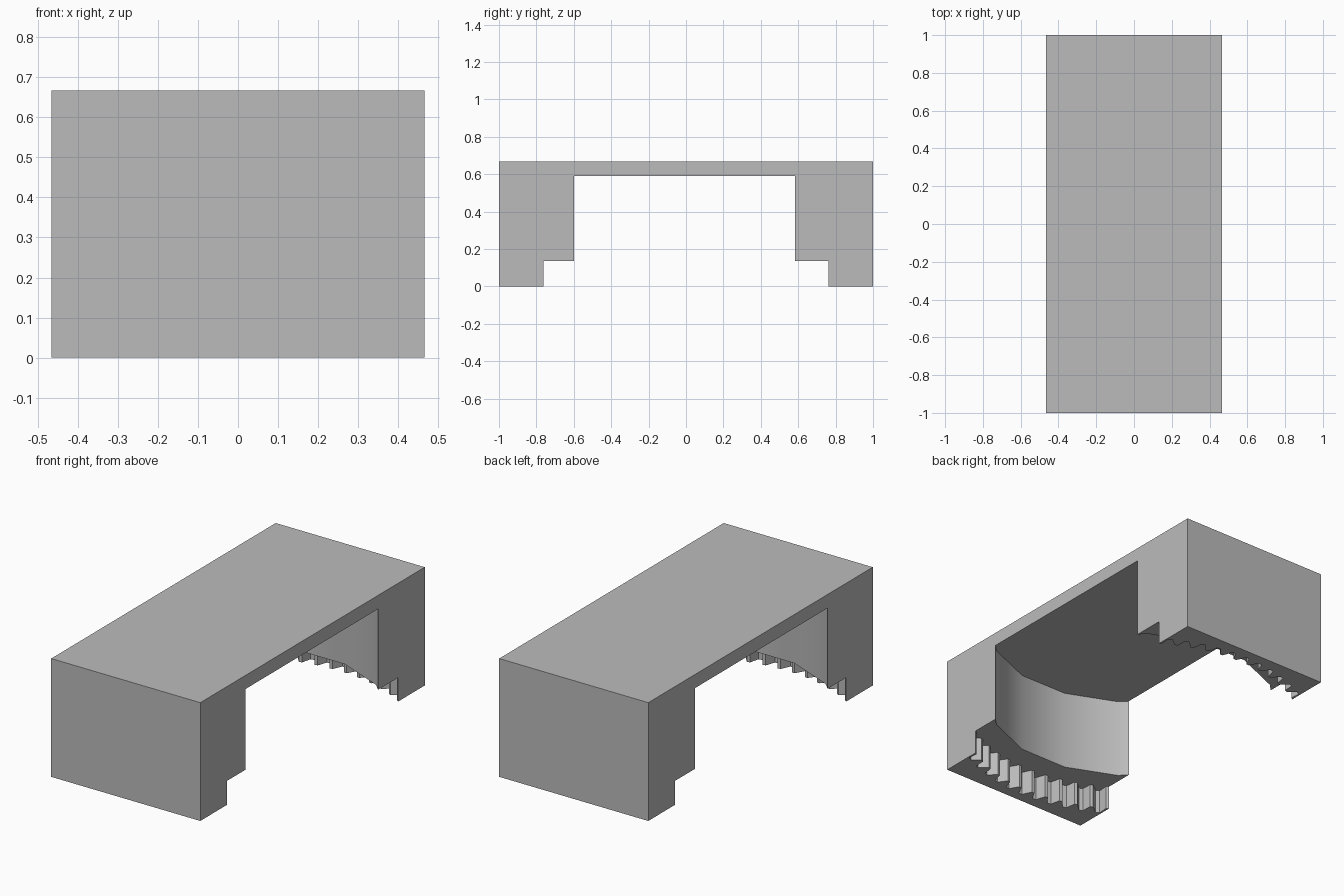
import bpy, math

# Remove the default cube
cube = bpy.data.objects.get("Cube")
if cube:
    bpy.data.objects.remove(cube, do_unlink=True)

# Plain grey finish
grey = bpy.data.materials.new("plain grey")
grey.use_nodes = True
grey.diffuse_color = (0.5, 0.5, 0.5, 1)
grey.node_tree.nodes["Principled BSDF"].inputs["Base Color"].default_value = grey.diffuse_color

HALF_X, HALF_Y, HEIGHT = 0.465, 1.0, 0.667


def prism(name, outline, z0, z1):
    """Solid made by extruding a closed outline upwards."""
    n = len(outline)
    verts = [(x, y, z) for z in (z0, z1) for x, y in outline]
    faces = [list(range(n))[::-1], list(range(n, 2 * n))]
    faces += [(i, (i + 1) % n, (i + 1) % n + n, i + n) for i in range(n)]
    mesh = bpy.data.meshes.new(name)
    mesh.from_pydata(verts, [], faces)
    mesh.materials.append(grey)
    obj = bpy.data.objects.new(name, mesh)
    bpy.context.collection.objects.link(obj)
    return obj


def polar(radius, angle, y=0.0):
    return radius * math.cos(angle), radius * math.sin(angle) + y


def cut(target, cutter):
    """Subtract the cutter from the target, then discard the cutter."""
    mod = target.modifiers.new("cut", "BOOLEAN")
    mod.operation, mod.solver, mod.object = "DIFFERENCE", "EXACT", cutter
    bpy.ops.object.select_all(action="DESELECT")
    bpy.context.view_layer.objects.active = target
    target.select_set(True)
    bpy.ops.object.modifier_apply(modifier=mod.name)
    bpy.data.objects.remove(cutter, do_unlink=True)


# Body block
body = prism("housing", [(-HALF_X, -HALF_Y), (HALF_X, -HALF_Y),
                         (HALF_X, HALF_Y), (-HALF_X, HALF_Y)], 0, HEIGHT)

# Sixteen-sided bore, open at the bottom
SIDES = 16
bore = [polar(0.761, (i + 0.5) * math.tau / SIDES, -0.007) for i in range(SIDES)]
cut(body, prism("bore_cutter", bore, -0.2, 0.59))

# Toothed ring recess around the bottom of the bore
TEETH, TIP, ROOT = 64, 0.893, 0.945
ring = []
for i in range(TEETH):
    for offset, radius in ((-0.1, TIP), (0.1, TIP), (0.38, ROOT), (0.62, ROOT)):
        ring.append(polar(radius, (i + 0.5 + offset) * math.tau / TEETH))
cut(body, prism("ring_cutter", ring, -0.2, 0.135))

# Smooth bore, crisp corners
bpy.ops.object.shade_smooth_by_angle(angle=math.radians(30))
